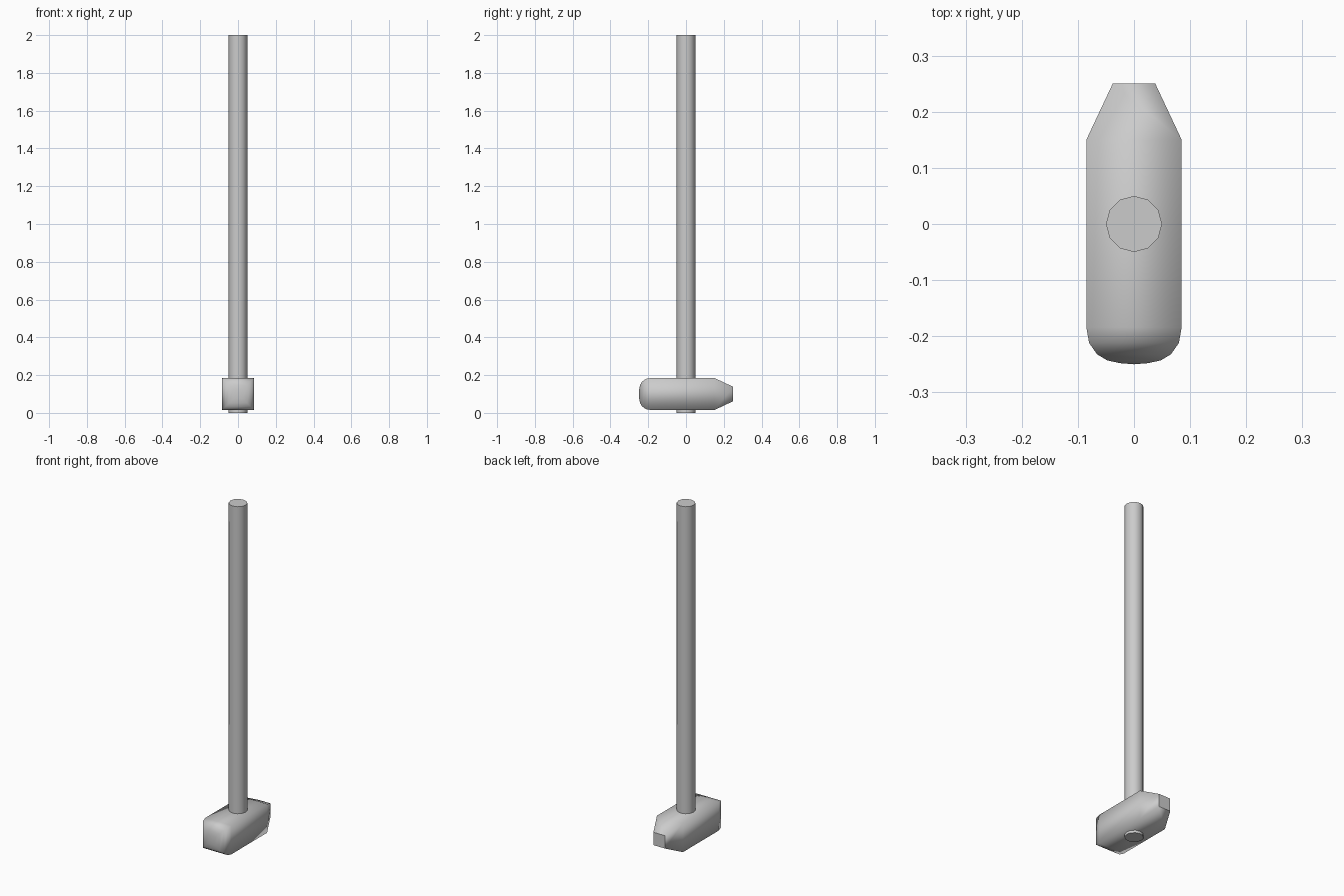
import bpy
import bmesh

cube = bpy.data.objects.get("Cube")
if cube:
    bpy.data.objects.remove(cube, do_unlink=True)

grey = bpy.data.materials.new("plain_grey")
grey.use_nodes = True
colour = (0.6, 0.6, 0.6, 1)
grey.diffuse_color = colour
grey.node_tree.nodes["Principled BSDF"].inputs["Base Color"].default_value = colour


def finish(bm, name, flat_faces):
    """Smooth shading everywhere except the given flat faces and their rims."""
    bmesh.ops.recalc_face_normals(bm, faces=bm.faces)
    for face in bm.faces:
        face.smooth = face not in flat_faces
    for face in flat_faces:
        for edge in face.edges:
            edge.smooth = False
    mesh = bpy.data.meshes.new(name)
    bm.to_mesh(mesh)
    bm.free()
    mesh.materials.append(grey)
    obj = bpy.data.objects.new(name, mesh)
    bpy.context.collection.objects.link(obj)
    return obj


# Handle: twelve-sided shaft running right through the head
bm = bmesh.new()
bmesh.ops.create_cone(bm, cap_ends=True, segments=12, radius1=0.05,
                      radius2=0.05, depth=2)
bmesh.ops.translate(bm, verts=bm.verts, vec=(0, 0, 1))
finish(bm, "handle", [f for f in bm.faces if len(f.verts) == 12])

# Head: square sections lofted along y, rounded striking face to tapered peen
HEAD_Z = 0.1
SECTIONS = [(-0.248, 0.025), (-0.243, 0.048), (-0.232, 0.066),
            (-0.212, 0.08), (-0.184, 0.085), (0.15, 0.085), (0.25, 0.038)]
bm = bmesh.new()
rings = []
for y, half in SECTIONS:
    corners = [(-1, -1), (1, -1), (1, 1), (-1, 1)]
    rings.append([bm.verts.new((x * half, y, HEAD_Z + z * half))
                  for x, z in corners])
for a, b in zip(rings, rings[1:]):
    for i in range(4):
        j = (i + 1) % 4
        bm.faces.new((a[i], a[j], b[j], b[i]))
peen = bm.faces.new(rings[-1])

# Slight crown at the centre of the striking face
crown = bm.verts.new((0, -0.25, HEAD_Z))
for i in range(4):
    bm.faces.new((rings[0][i], rings[0][(i + 1) % 4], crown))
finish(bm, "hammer_head", [peen])
